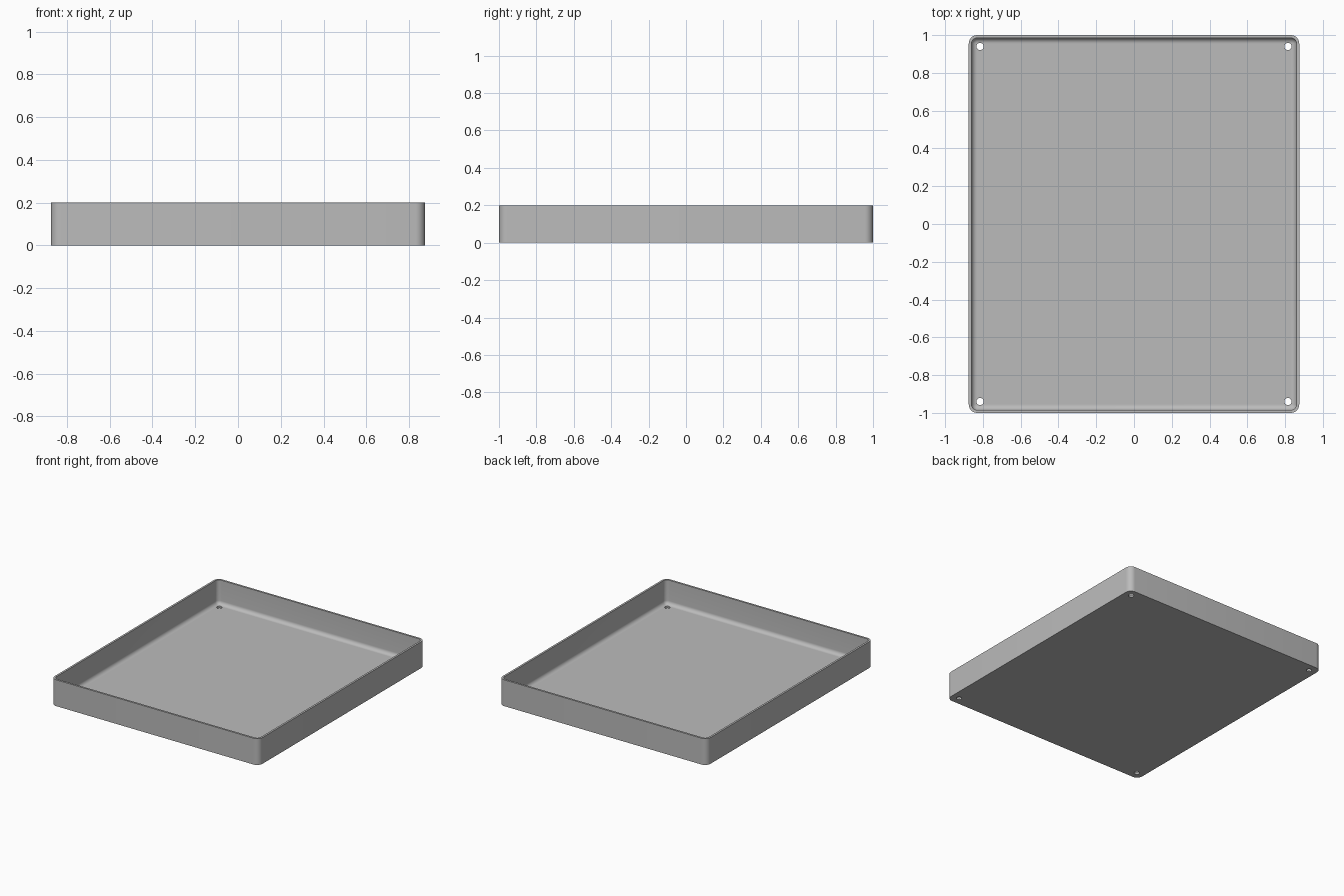
import bpy, bmesh
from math import sin, cos, pi

if "Cube" in bpy.data.objects:
    bpy.data.objects.remove(bpy.data.objects["Cube"])

HX, HY, HEIGHT = 0.875, 1.0, 0.2
CORNER, WALL, FLOOR, FILLET = 0.045, 0.015, 0.015, 0.029
HOLE_X, HOLE_Y, HOLE_R = 0.815, 0.94, 0.019
STEPS = 8

grey = bpy.data.materials.new("light_grey")
grey.use_nodes = True
colour = (0.5, 0.5, 0.5, 1)
grey.diffuse_color = colour
grey.node_tree.nodes["Principled BSDF"].inputs["Base Color"].default_value = colour


def ring(bm, inset, z):
    """Rounded rectangle, inset from the outer outline."""
    r = CORNER - inset
    verts = []
    for q, (sx, sy) in enumerate([(1, 1), (-1, 1), (-1, -1), (1, -1)]):
        for i in range(STEPS + 1):
            a = (q + i / STEPS) * pi / 2
            verts.append(bm.verts.new((sx * (HX - CORNER) + r * cos(a),
                                       sy * (HY - CORNER) + r * sin(a), z)))
    return verts


# Section from outer base, over the rim, down the inner wall and floor fillet
section = [(0, 0), (0, HEIGHT), (WALL, HEIGHT)]
for i in range(STEPS + 1):
    a = i / STEPS * pi / 2
    section.append((WALL + FILLET * (1 - cos(a)), FLOOR + FILLET * (1 - sin(a))))

bm = bmesh.new()
rings = [ring(bm, *p) for p in section]
for a, b in zip(rings, rings[1:]):
    n = len(a)
    for i in range(n):
        j = (i + 1) % n
        bm.faces.new((a[i], a[j], b[j], b[i]))
bm.faces.new(rings[0][::-1])
bm.faces.new(rings[-1])
bmesh.ops.recalc_face_normals(bm, faces=bm.faces)
mesh = bpy.data.meshes.new("tray")
bm.to_mesh(mesh)
bm.free()
tray = bpy.data.objects.new("tray", mesh)
bpy.context.collection.objects.link(tray)
mesh.materials.append(grey)

# Four corner screw holes
bm = bmesh.new()
for sx in (-1, 1):
    for sy in (-1, 1):
        made = bmesh.ops.create_cone(bm, cap_ends=True, segments=32, radius1=HOLE_R,
                                     radius2=HOLE_R, depth=HEIGHT)
        bmesh.ops.translate(bm, verts=made["verts"], vec=(sx * HOLE_X, sy * HOLE_Y, 0))
cut_mesh = bpy.data.meshes.new("hole_cutter")
bm.to_mesh(cut_mesh)
bm.free()
cut_mesh.materials.append(grey)
cutter = bpy.data.objects.new("hole_cutter", cut_mesh)
bpy.context.collection.objects.link(cutter)
cutter.hide_render = True

holes = tray.modifiers.new("corner_holes", 'BOOLEAN')
holes.operation = 'DIFFERENCE'
holes.solver = 'EXACT'
holes.object = cutter

bpy.ops.object.select_all(action='DESELECT')
tray.select_set(True)
bpy.context.view_layer.objects.active = tray
bpy.ops.object.modifier_apply(modifier=holes.name)
bpy.data.objects.remove(cutter)
bpy.ops.object.shade_smooth_by_angle(angle=pi / 6)
